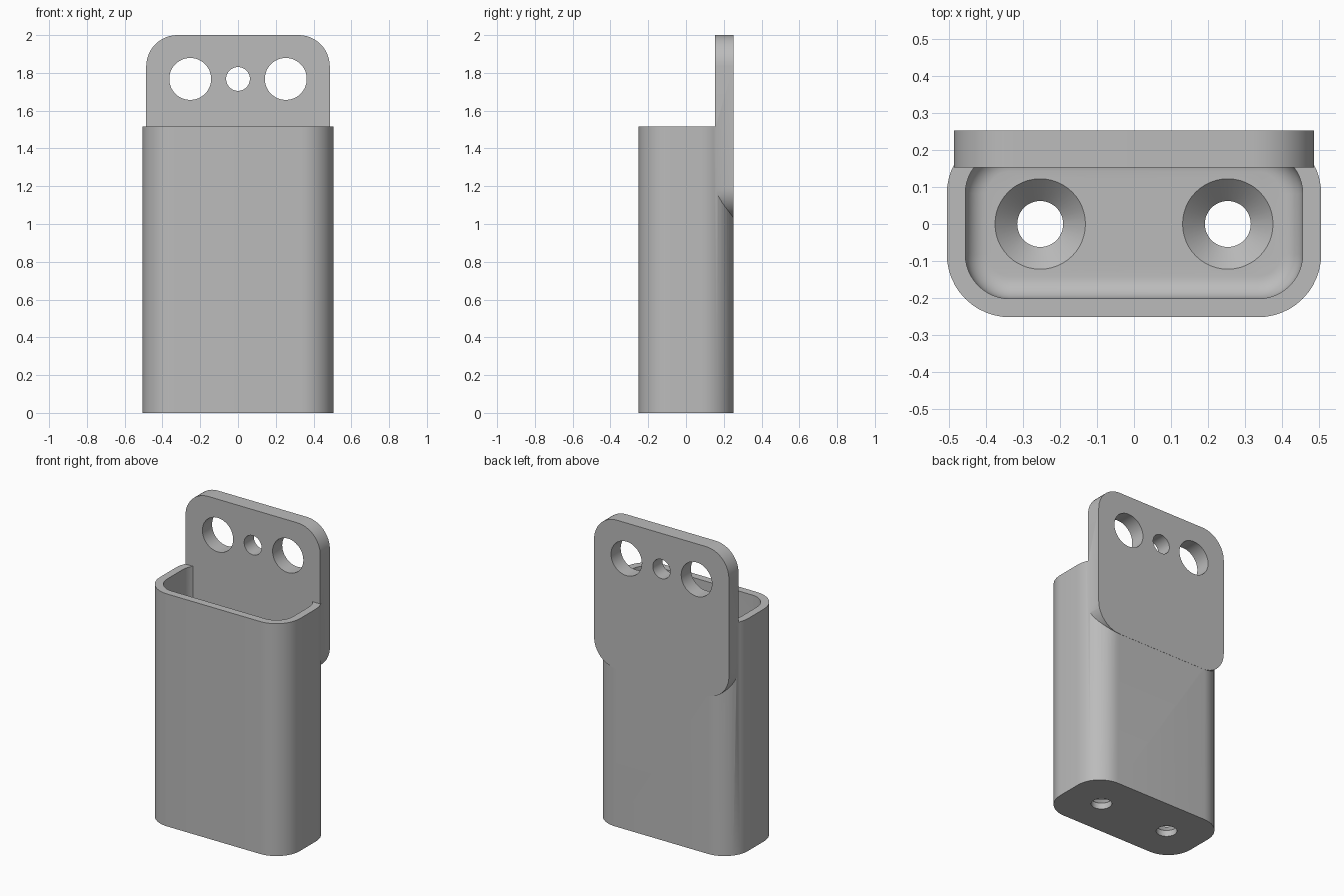
import bpy, bmesh
from math import sin, cos, pi, radians
from mathutils import Matrix

cube = bpy.data.objects.get("Cube")
if cube:
    bpy.data.objects.remove(cube, do_unlink=True)

grey = bpy.data.materials.new("plain grey")
grey.use_nodes = True
grey.diffuse_color = (0.5, 0.5, 0.5, 1)
grey.node_tree.nodes["Principled BSDF"].inputs["Base Color"].default_value = (0.5, 0.5, 0.5, 1)


def rounded_rect(hx, hy, r, steps=12):
    """Outline of a rectangle with round corners, counter-clockwise."""
    pts = []
    for k, (sx, sy) in enumerate([(1, 1), (-1, 1), (-1, -1), (1, -1)]):
        for i in range(steps + 1):
            a = (k + i / steps) * pi / 2
            pts.append((sx * (hx - r) + r * cos(a), sy * (hy - r) + r * sin(a)))
    return pts


def circle(r, n=48):
    return [(r * cos(2 * pi * i / n), r * sin(2 * pi * i / n)) for i in range(n)]


def loft(name, sections, matrix=Matrix()):
    """Closed solid through a list of (outline, height) sections."""
    bm = bmesh.new()
    rings = [[bm.verts.new((x, y, z)) for x, y in outline] for outline, z in sections]
    n = len(rings[0])
    for low, high in zip(rings, rings[1:]):
        for i in range(n):
            j = (i + 1) % n
            bm.faces.new((low[i], low[j], high[j], high[i]))
    bm.faces.new(rings[0][::-1])
    bm.faces.new(rings[-1])
    bmesh.ops.transform(bm, matrix=matrix, verts=bm.verts)
    bmesh.ops.recalc_face_normals(bm, faces=bm.faces)
    mesh = bpy.data.meshes.new(name)
    bm.to_mesh(mesh)
    bm.free()
    mesh.materials.append(grey)
    obj = bpy.data.objects.new(name, mesh)
    bpy.context.collection.objects.link(obj)
    return obj


def combine(target, other, operation):
    """Apply a boolean and discard the helper."""
    mod = target.modifiers.new(operation, 'BOOLEAN')
    mod.operation = operation
    mod.solver = 'EXACT'
    mod.object = other
    other.hide_render = True
    bpy.context.view_layer.objects.active = target
    bpy.ops.object.modifier_apply(modifier=mod.name)
    bpy.data.objects.remove(other, do_unlink=True)


# Holder body
HX, HY, R, TOP, WALL, FLOOR = 0.505, 0.2515, 0.17, 1.515, 0.05, 0.1
outer = rounded_rect(HX, HY, R)
holder = loft("holder", [(outer, 0), (outer, TOP)])

# Cavity with a filleted floor
fillet, steps = 0.06, 8
sections = []
for i in range(steps + 1):
    a = i / steps * pi / 2
    inset = WALL + fillet * (1 - sin(a))
    sections.append((rounded_rect(HX - inset, HY - inset, R - inset),
                     FLOOR + fillet * (1 - cos(a))))
sections.append((rounded_rect(HX - WALL, HY - WALL, R - WALL), TOP + 0.1))
combine(holder, loft("cavity", sections), 'DIFFERENCE')

# Countersunk screw holes in the floor
for x in (-0.253, 0.253):
    screw = loft("screw_hole", [(circle(0.062), -0.1), (circle(0.062), FLOOR - 0.06),
                                (circle(0.122), FLOOR), (circle(0.122), FLOOR + 0.03)],
                 Matrix.Translation((x, 0, 0)))
    combine(holder, screw, 'DIFFERENCE')

# Mounting plate: outline drawn flat, then stood upright
BOTTOM, HEIGHT, FRONT, BACK = 1.03, 2.0, 0.153, 0.2525
upright = Matrix.Rotation(radians(90), 4, 'X')
outline = rounded_rect(0.486, (HEIGHT - BOTTOM) / 2, 0.165)
plate = loft("mounting_plate", [(outline, -BACK), (outline, -FRONT)],
             Matrix.Translation((0, 0, (HEIGHT + BOTTOM) / 2)) @ upright)
for x, r in ((-0.253, 0.111), (0, 0.063), (0.253, 0.111)):
    hole = loft("plate_hole", [(circle(r), -0.4), (circle(r), 0)],
                Matrix.Translation((x, 0, 1.768)) @ upright)
    combine(plate, hole, 'DIFFERENCE')
combine(holder, plate, 'UNION')

# Smooth curved walls, keep edges crisp
bpy.ops.object.select_all(action='DESELECT')
holder.select_set(True)
bpy.context.view_layer.objects.active = holder
bpy.ops.object.shade_smooth_by_angle(angle=radians(30))
